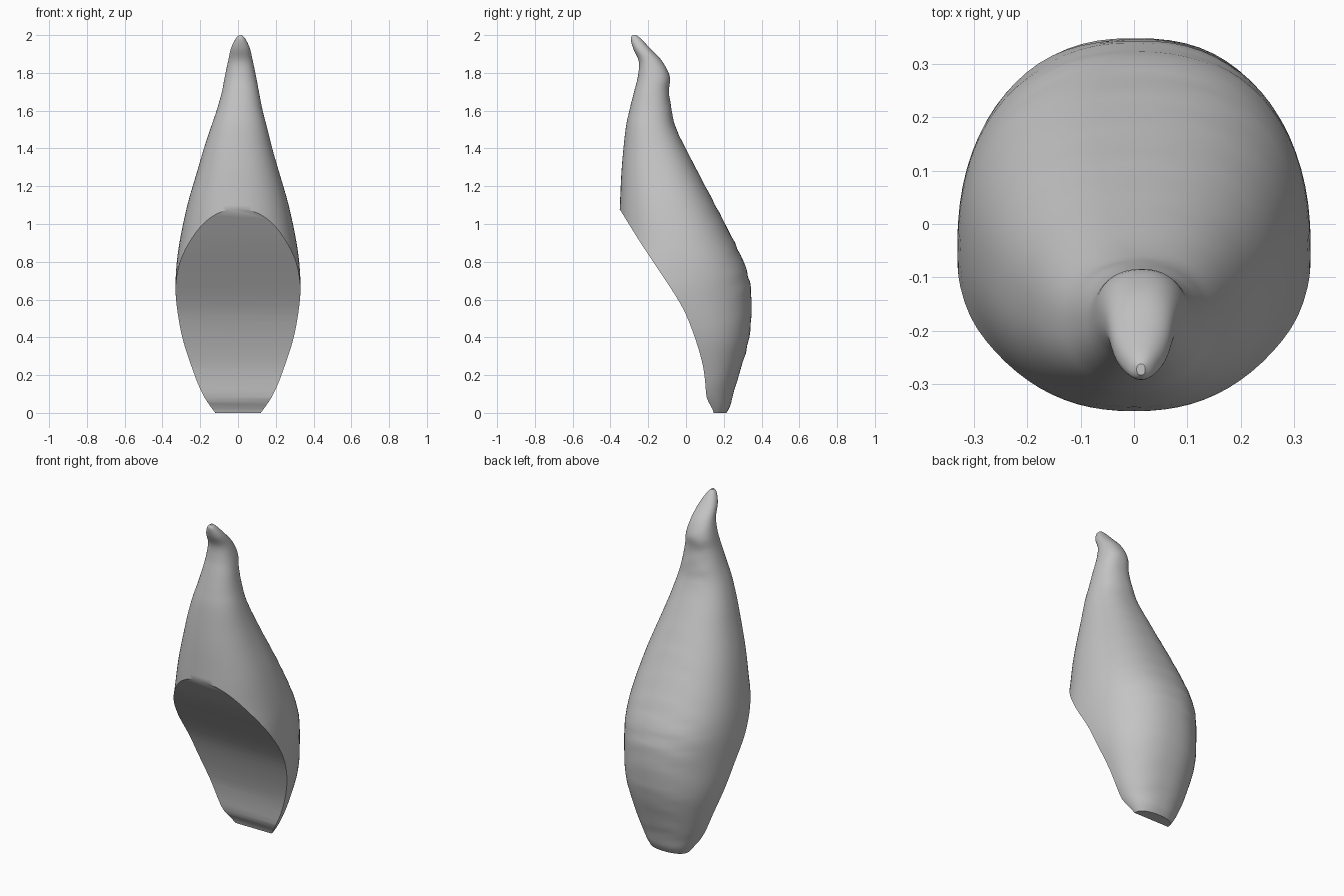
import bpy
import bmesh
import math
from mathutils import Vector

default_cube = bpy.data.objects.get("Cube")
if default_cube:
    bpy.data.objects.remove(default_cube, do_unlink=True)

SIDES = 72
STEPS = 5
ROUNDNESS = 2.25

# One plain grey for the whole horn
grey = bpy.data.materials.new("horn grey")
grey.use_nodes = True
grey.diffuse_color = (0.55, 0.55, 0.55, 1)
grey.node_tree.nodes["Principled BSDF"].inputs["Base Color"].default_value = (0.55, 0.55, 0.55, 1)


def smooth_path(points, steps):
    """Pass a Catmull-Rom curve through the given points."""
    pts = [Vector(p) for p in points]
    result = []
    for i in range(len(pts) - 1):
        a, b, c, d = (pts[max(i - 1, 0)], pts[i], pts[i + 1],
                      pts[min(i + 2, len(pts) - 1)])
        for s in range(steps):
            t = s / steps
            result.append(0.5 * (2 * b + (c - a) * t
                                 + (2 * a - 5 * b + 4 * c - d) * t ** 2
                                 + (3 * b - a - 3 * c + d) * t ** 3))
    result.append(pts[-1])
    return result


def make_object(name, bm):
    bmesh.ops.recalc_face_normals(bm, faces=bm.faces)
    mesh = bpy.data.meshes.new(name)
    bm.to_mesh(mesh)
    bm.free()
    mesh.materials.append(grey)
    obj = bpy.data.objects.new(name, mesh)
    bpy.context.collection.objects.link(obj)
    return obj


def signed_power(value, power):
    return math.copysign(abs(value) ** power, value)


# Body stations: height, front y, back y, half width
stations = [
    (0, .085, .215, .12),
    (.04, .03, .235, .15),
    (.1, -.03, .25, .187),
    (.2, -.09, .28, .23),
    (.4, -.24, .335, .295),
    (.6, -.43, .347, .328),
    (.75, -.40, .323, .328),
    (.9, -.36, .258, .31),
    (1.1, -.35, .155, .268),
    (1.3, -.34, .05, .21),
    (1.5, -.32, -.05, .152),
    (1.6, -.3, -.075, .122),
    (1.7, -.275, -.09, .098),
    (1.78, -.255, -.086, .083),
    (1.86, -.25, -.125, .066),
    (1.93, -.28, -.19, .05),
    (1.98, -.292, -.238, .026),
    (2, -.283, -.262, .008),
]

# Horn body: lofted rounded sections, with faint wrinkles on the back
bm = bmesh.new()
rings = []
for z, front, back, width in smooth_path(stations, STEPS):
    center, depth = (front + back) / 2, (back - front) / 2
    shift = 0.013 * min(max((z - 1.4) / 0.3, 0), 1)
    fade = min(1, z / 0.2, (2 - z) / 0.2)
    ring = []
    for i in range(SIDES):
        angle = math.tau * i / SIDES
        wrinkle = math.sin(52 * z + 2 * math.sin(3 * angle)) + math.sin(85 * z - 4 * angle)
        swell = 1 + 0.005 * fade * max(math.sin(angle), 0) * wrinkle
        x = width * signed_power(math.cos(angle), 2 / ROUNDNESS)
        y = depth * signed_power(math.sin(angle), 2 / ROUNDNESS)
        ring.append(bm.verts.new((shift + x, center + y * swell, z)))
    rings.append(ring)
for lower, upper in zip(rings, rings[1:]):
    for i in range(SIDES):
        j = (i + 1) % SIDES
        bm.faces.new((lower[i], lower[j], upper[j], upper[i]))
bm.faces.new(rings[0][::-1])
bm.faces.new(rings[-1])
horn = make_object("horn_body", bm)

# Cutter for the sloping front face: a side profile (y, z) extruded across
slope = [(-.6, 1.48), (-.352, 1.08), (-.24, .9), (-.14, .75), (-.055, .62),
         (0, .52), (.05, .39), (.085, .27), (.1, .18), (.11, .08),
         (.14, .02), (.16, -.05)]
profile = [tuple(p) for p in smooth_path(slope, 3)]
profile += [(.16, -.2), (-1, -.2), (-1, 1.5)]
bm = bmesh.new()
left = [bm.verts.new((1, y, z)) for y, z in profile]
right = [bm.verts.new((-1, y, z)) for y, z in profile]
for i in range(len(profile)):
    j = (i + 1) % len(profile)
    bm.faces.new((left[i], left[j], right[j], right[i]))
bm.faces.new(left)
bm.faces.new(right[::-1])
cutter = make_object("front_cutter", bm)
cutter.hide_render = True

# Slice the front away, then drop the cutter
cut = horn.modifiers.new("front slice", "BOOLEAN")
cut.operation = "DIFFERENCE"
cut.solver = "EXACT"
cut.object = cutter
bpy.ops.object.select_all(action="DESELECT")
horn.select_set(True)
bpy.context.view_layer.objects.active = horn
bpy.ops.object.modifier_apply(modifier=cut.name)
bpy.data.objects.remove(cutter, do_unlink=True)
bpy.ops.object.shade_smooth_by_angle(angle=math.radians(35))
